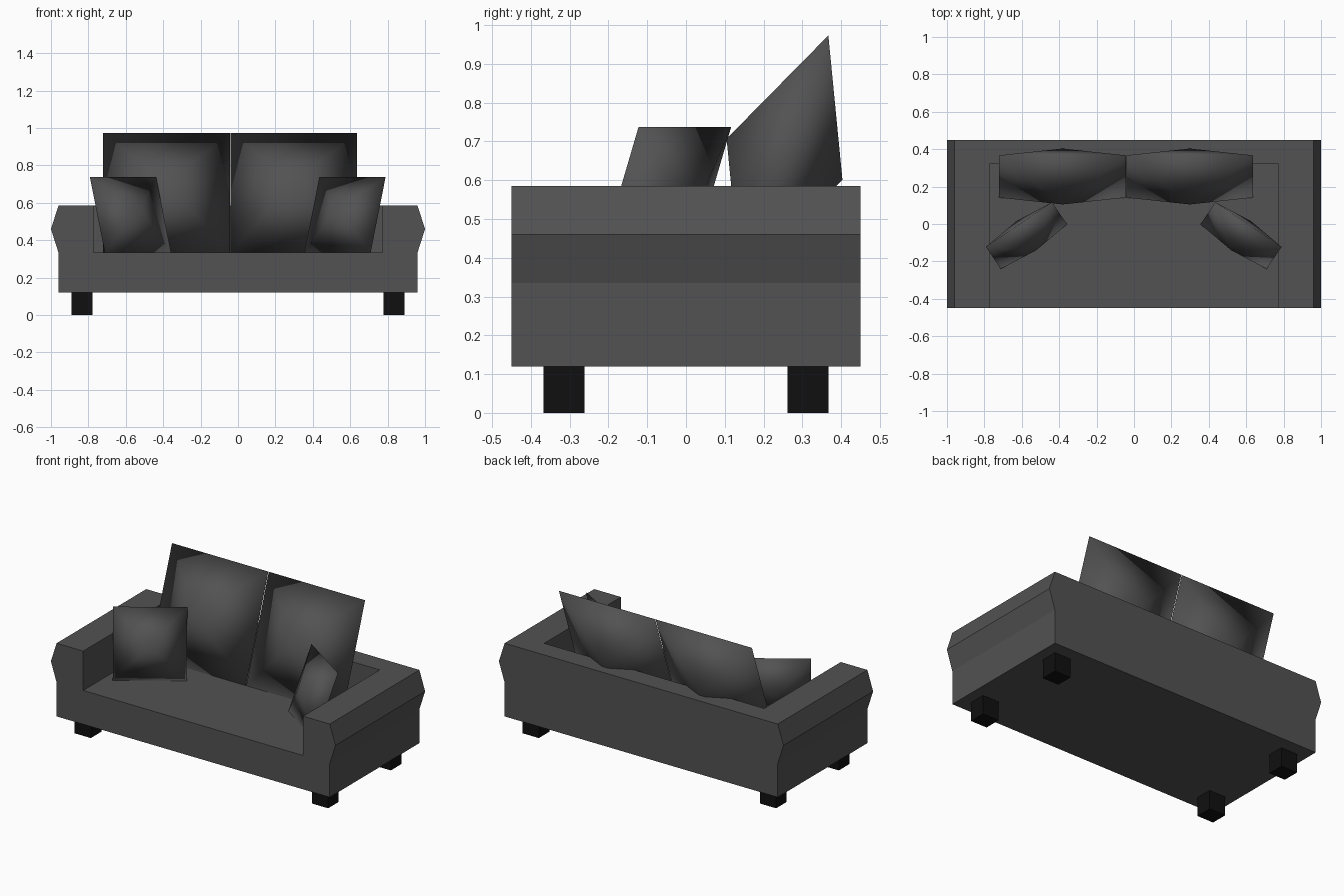
import bpy, bmesh
from math import radians
from mathutils import Vector

if "Cube" in bpy.data.objects:
    bpy.data.objects.remove(bpy.data.objects["Cube"])


def material(name, v):
    m = bpy.data.materials.new(name)
    m.diffuse_color = (v, v, v, 1)
    m.use_nodes = True
    m.node_tree.nodes["Principled BSDF"].inputs["Base Color"].default_value = m.diffuse_color
    return m


FABRIC = material("charcoal fabric", 0.085)
BLACK = material("black leg", 0.005)


def finish(bm, name, mat):
    bmesh.ops.recalc_face_normals(bm, faces=bm.faces)
    me = bpy.data.meshes.new(name)
    bm.to_mesh(me)
    bm.free()
    me.materials.append(mat)
    ob = bpy.data.objects.new(name, me)
    bpy.context.collection.objects.link(ob)
    return ob


def box(name, lo, hi, mat):
    lo, hi = Vector(lo), Vector(hi)
    bm = bmesh.new()
    bmesh.ops.create_cube(bm, size=1)
    bmesh.ops.scale(bm, vec=hi - lo, verts=bm.verts)
    bmesh.ops.translate(bm, vec=(lo + hi) / 2, verts=bm.verts)
    return finish(bm, name, mat)


def cushion(name, size, centre, yaw):
    """Square pillow: rim of four corners with a peak on each side, leaning back."""
    h, t = size / 2, size * 0.234
    bm = bmesh.new()
    rim = [bm.verts.new((x * h, 0, z * h)) for x, z in ((-1, -1), (1, -1), (1, 1), (-1, 1))]
    for y in (-t, t):
        peak = bm.verts.new((0, y, 0))
        for i in range(4):
            bm.faces.new((rim[i], rim[(i + 1) % 4], peak))
    for f in bm.faces:
        f.smooth = True
    ob = finish(bm, name, FABRIC)
    ob.location = centre
    ob.rotation_euler = (radians(-19.5), 0, radians(yaw))


# Sofa body: bulging arm profile extruded front to back
half = [(0.96, 0.12), (0.96, 0.335), (1.0, 0.46), (0.96, 0.585)]
profile = half + [(-x, z) for x, z in reversed(half)]
bm = bmesh.new()
face = bm.faces.new([bm.verts.new((x, -0.45, z)) for x, z in profile])
ext = bmesh.ops.extrude_face_region(bm, geom=[face], use_keep_orig=True)
bmesh.ops.translate(bm, vec=(0, 0.9, 0),
                    verts=[v for v in ext["geom"] if isinstance(v, bmesh.types.BMVert)])
body = finish(bm, "sofa_body", FABRIC)

# Seat recess cut out between the arms and the back
cutter = box("seat_cutter", (-0.773, -0.6, 0.335), (0.773, 0.32, 0.8), FABRIC)
cutter.hide_render = True
mod = body.modifiers.new("seat recess", "BOOLEAN")
mod.operation = "DIFFERENCE"
mod.solver = "EXACT"
mod.object = cutter
bpy.context.view_layer.objects.active = body
bpy.ops.object.modifier_apply(modifier=mod.name)
bpy.data.objects.remove(cutter)

# Legs
for sx, side in ((-1, "left"), (1, "right")):
    for sy, end in ((-1, "front"), (1, "back")):
        x, y = sx * 0.834, sy * 0.315
        box(f"{end}_leg_{side}", (x - 0.057, y - 0.053, 0), (x + 0.057, y + 0.053, 0.12), BLACK)

# Large back cushions and small angled cushions
cushion("back_cushion_left", 0.677, (-0.382, 0.254, 0.654), 0)
cushion("back_cushion_right", 0.677, (0.298, 0.254, 0.654), 0)
cushion("small_cushion_left", 0.427, (-0.575, -0.062, 0.536), 34)
cushion("small_cushion_right", 0.427, (0.572, -0.062, 0.536), -34)
